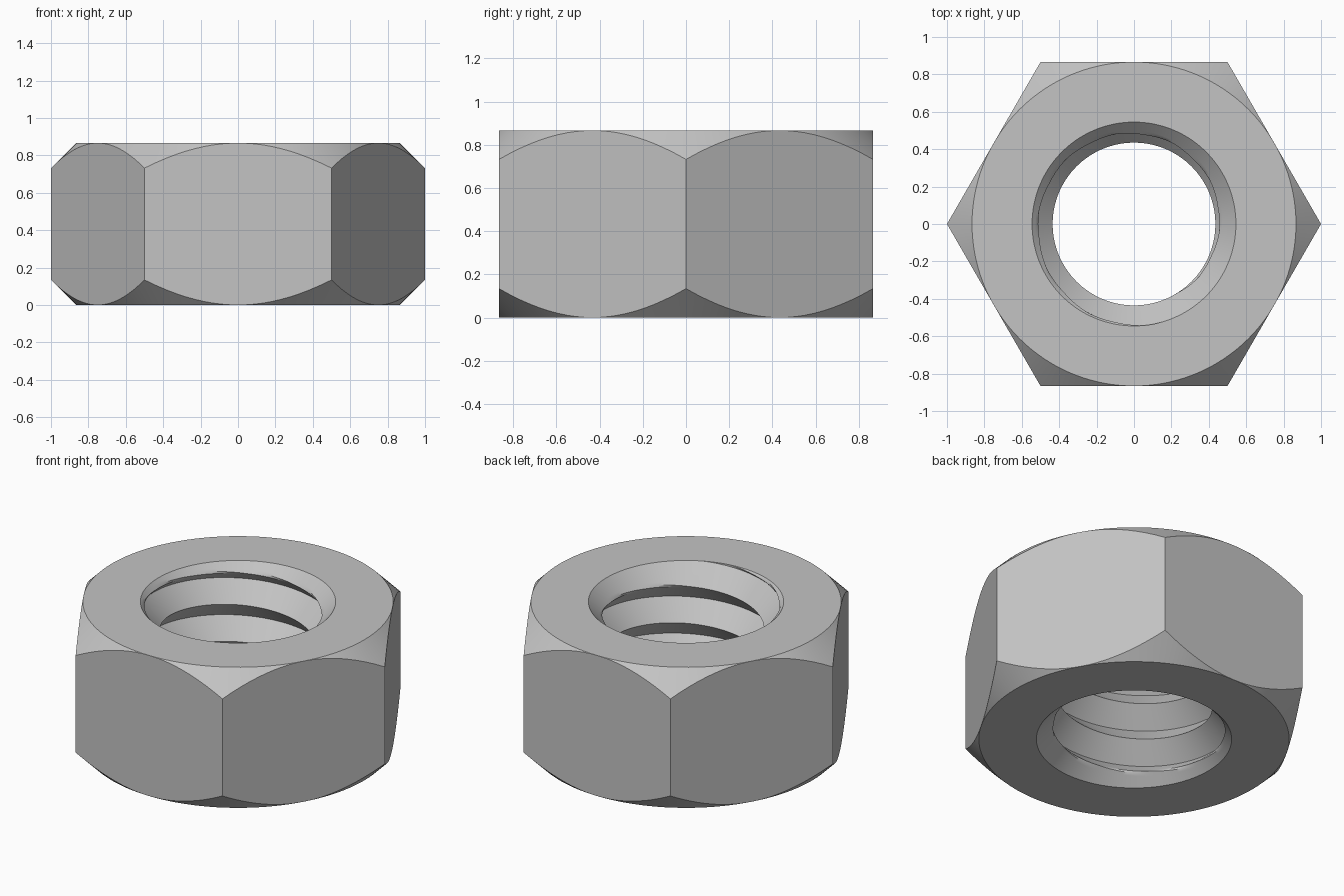
import bpy
import bmesh
from math import pi, cos, sin, radians

default = bpy.data.objects.get("Cube")
if default:
    bpy.data.objects.remove(default, do_unlink=True)

HEIGHT = 0.866       # thickness of the nut
FLAT = 0.866         # centre to flat side
CREST = 0.435        # inner thread radius
ROOT = 0.545         # outer thread radius, also the countersink rim
PITCH = 0.228
START = 0.109        # height of a crest at angle zero
COLUMNS = 120        # steps around the axis
ROWS = 20            # steps per thread turn


def hex_radius(angle):
    """Distance from the axis to the hexagon outline."""
    return FLAT / cos(angle % (pi / 3) - pi / 6)


def outer_section(angle):
    """Bottom face, chamfered side and top face, as (radius, z)."""
    r = hex_radius(angle)
    drop = r - FLAT
    return [(ROOT, 0), (FLAT, 0), (r, drop),
            (r, HEIGHT - drop), (FLAT, HEIGHT), (ROOT, HEIGHT)]


def thread_section(angle):
    """Right-hand V thread, opened by a countersink at both ends."""
    section = []
    for k in range(4 * ROWS, -2 * ROWS - 1, -1):
        z = START + PITCH * (angle / (2 * pi) + k / ROWS)
        z = min(max(z, 0), HEIGHT)
        depth = 1 - abs(2 * (k % ROWS) / ROWS - 1)
        r = CREST + (ROOT - CREST) * depth
        section.append((max(r, ROOT - z, ROOT - (HEIGHT - z)), z))
    return section


# Sweep the changing cross-section around the axis
bm = bmesh.new()
rings = []
for i in range(COLUMNS + 1):
    a = 2 * pi * i / COLUMNS
    section = outer_section(a) + thread_section(a)
    rings.append([bm.verts.new((r * cos(a), r * sin(a), z)) for r, z in section])
for ring, following in zip(rings, rings[1:]):
    for j in range(len(ring) - 1):
        bm.faces.new((ring[j], following[j], following[j + 1], ring[j + 1]))

# Weld the seam and the collapsed rows
bmesh.ops.remove_doubles(bm, verts=bm.verts, dist=0.00002)
bmesh.ops.recalc_face_normals(bm, faces=bm.faces)
mesh = bpy.data.meshes.new("hex_nut")
bm.to_mesh(mesh)
bm.free()

# Plain steel grey
steel = bpy.data.materials.new("steel_grey")
steel.use_nodes = True
grey = (0.55, 0.55, 0.55, 1)
steel.diffuse_color = grey
for node in steel.node_tree.nodes:
    if node.type == "BSDF_PRINCIPLED":
        node.inputs["Base Color"].default_value = grey
mesh.materials.append(steel)

nut = bpy.data.objects.new("hex_nut", mesh)
bpy.context.collection.objects.link(nut)
bpy.ops.object.select_all(action="DESELECT")
nut.select_set(True)
bpy.context.view_layer.objects.active = nut
bpy.ops.object.shade_smooth_by_angle(angle=radians(30))
